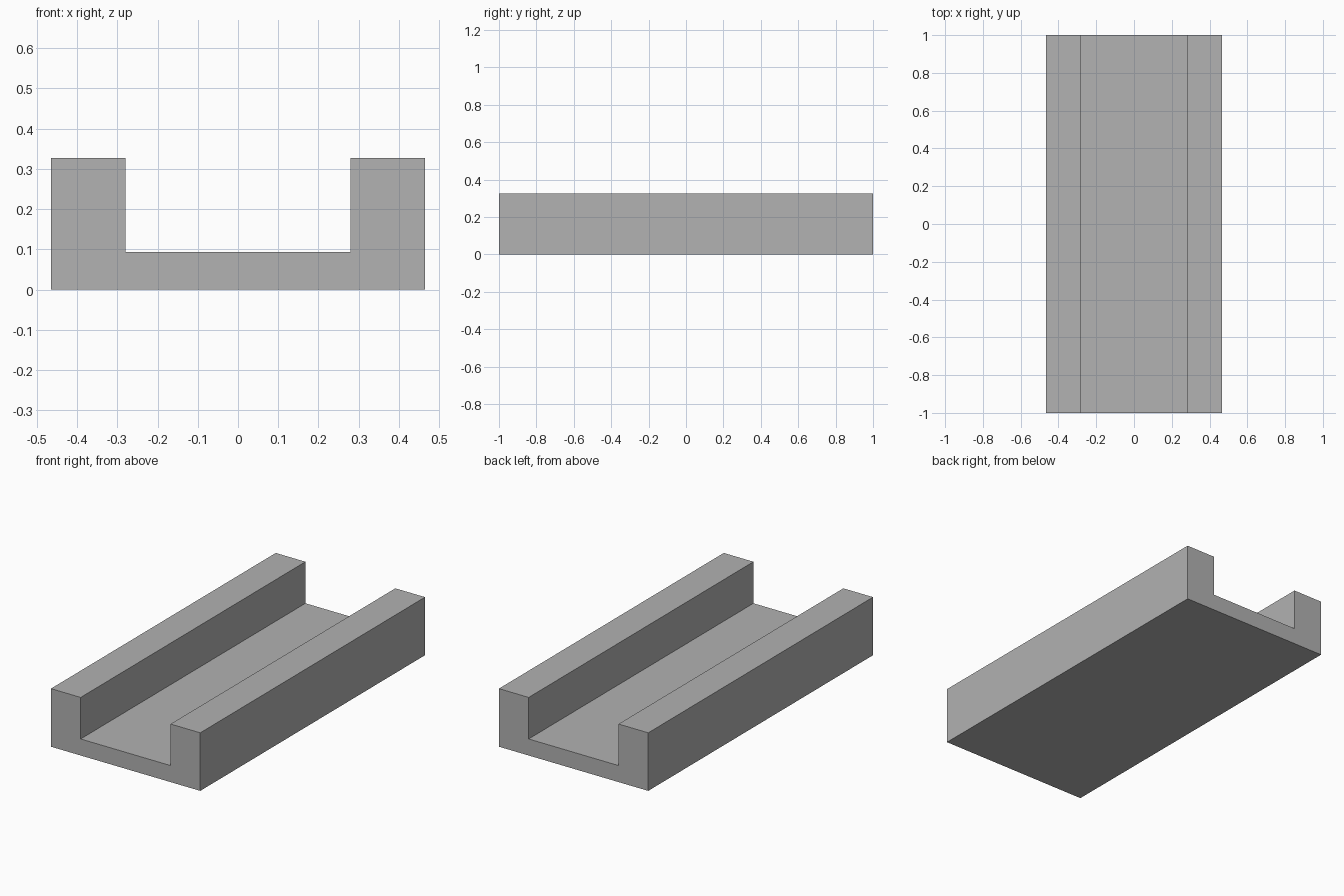
import bpy
import bmesh
from mathutils import Vector

cube = bpy.data.objects.get("Cube")
if cube:
    bpy.data.objects.remove(cube, do_unlink=True)

# Overall sizes
HALF_WIDTH, HALF_GAP = 0.465, 0.28
HEIGHT, FLOOR = 0.327, 0.093
LENGTH = 2.0

grey = bpy.data.materials.new("plain grey")
grey.use_nodes = True
colour = (0.445, 0.445, 0.445, 1)
grey.diffuse_color = colour
grey.node_tree.nodes["Principled BSDF"].inputs["Base Color"].default_value = colour

# U-shaped section: right half, mirrored to the left
half = [(HALF_WIDTH, 0), (HALF_WIDTH, HEIGHT), (HALF_GAP, HEIGHT), (HALF_GAP, FLOOR)]
section = half + [(-x, z) for x, z in reversed(half)]

# Channel: section extruded from front to back
bm = bmesh.new()
front = bm.faces.new([bm.verts.new((x, -LENGTH / 2, z)) for x, z in section])
extruded = bmesh.ops.extrude_face_region(bm, geom=[front], use_keep_orig=True)
back_verts = [v for v in extruded["geom"] if isinstance(v, bmesh.types.BMVert)]
bmesh.ops.translate(bm, verts=back_verts, vec=Vector((0, LENGTH, 0)))
bmesh.ops.recalc_face_normals(bm, faces=bm.faces)

mesh = bpy.data.meshes.new("channel")
bm.to_mesh(mesh)
bm.free()
mesh.materials.append(grey)
channel = bpy.data.objects.new("channel", mesh)
bpy.context.collection.objects.link(channel)
